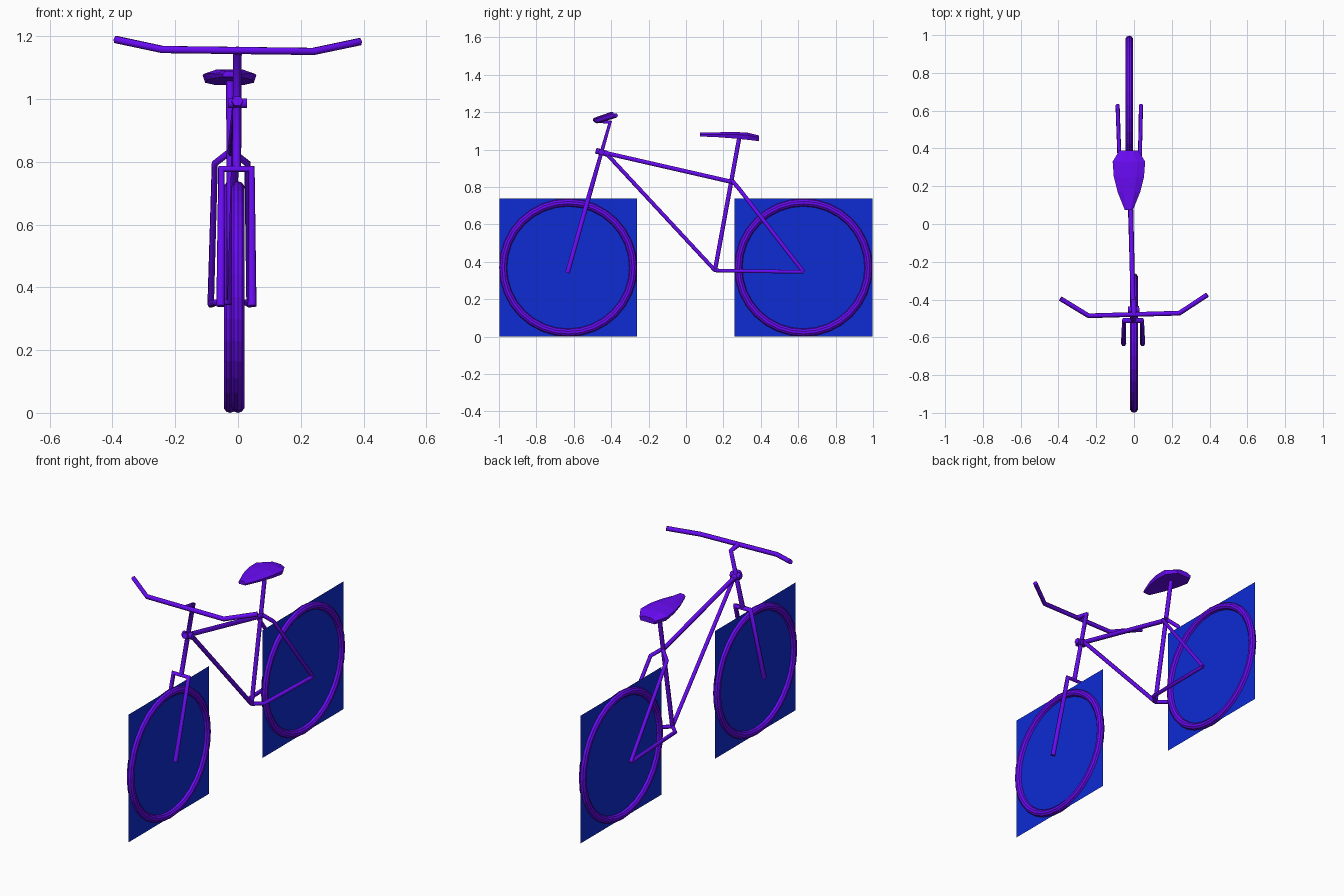
import bpy, bmesh, math

if "Cube" in bpy.data.objects:
    bpy.data.objects.remove(bpy.data.objects["Cube"])


def material(name, rgb):
    m = bpy.data.materials.new(name)
    m.diffuse_color = (*rgb, 1)
    m.use_nodes = True
    m.node_tree.nodes["Principled BSDF"].inputs["Base Color"].default_value = m.diffuse_color
    return m


PURPLE = material("purple", (0.14, 0.003, 0.9))
BLUE = material("blue", (0.004, 0.025, 0.65))
REAR_X = -0.025          # rear wheel and saddle sit slightly left of the front wheel
FORK_X = -0.005


def tube(name, points, radius):
    """Six-sided capped tube along a polyline."""
    curve = bpy.data.curves.new(name, 'CURVE')
    curve.dimensions = '3D'
    curve.bevel_depth = radius
    curve.bevel_resolution = 1
    curve.use_fill_caps = True
    spline = curve.splines.new('POLY')
    spline.points.add(len(points) - 1)
    for p, co in zip(spline.points, points):
        p.co = (*co, 1)
    obj = bpy.data.objects.new(name, curve)
    bpy.context.collection.objects.link(obj)
    bpy.ops.object.select_all(action='DESELECT')
    obj.select_set(True)
    bpy.context.view_layer.objects.active = obj
    bpy.ops.object.convert(target='MESH')
    obj = bpy.context.object
    obj.data.materials.clear()
    obj.data.materials.append(PURPLE)
    return obj


def wheel(prefix, x, y):
    # tyre ring
    bpy.ops.mesh.primitive_torus_add(
        location=(x, y, 0.369), rotation=(0, math.pi / 2, 0),
        major_radius=0.348, minor_radius=0.021, major_segments=32, minor_segments=10)
    ring = bpy.context.object
    ring.name = prefix + "_tyre"
    ring.data.materials.append(PURPLE)
    # square spoke panel
    bpy.ops.mesh.primitive_plane_add(
        size=0.736, location=(x, y, 0.369), rotation=(0, math.pi / 2, 0))
    panel = bpy.context.object
    panel.name = prefix + "_spoke_panel"
    panel.data.materials.append(BLUE)


wheel("front", 0, -0.63)
wheel("rear", REAR_X, 0.628)

# fork, steerer and head clamp
tube("fork", [(FORK_X - 0.05, -0.634, 0.34), (FORK_X - 0.048, -0.511, 0.778),
              (FORK_X + 0.048, -0.511, 0.778), (FORK_X + 0.05, -0.634, 0.34)], 0.014)
tube("steerer_and_stem", [(-0.004, -0.511, 0.778), (-0.002, -0.406, 1.146),
                          (0, -0.478, 1.155)], 0.014)
tube("head_clamp", [(-0.002, -0.482, 0.994), (-0.004, -0.42, 0.977)], 0.018)
tube("head_collar", [(-0.032, -0.454, 0.987), (0.028, -0.452, 0.987)], 0.018)

# handlebar
tube("handlebar", [(-0.39, -0.395, 1.19), (-0.24, -0.486, 1.158),
                   (0.24, -0.472, 1.152), (0.388, -0.375, 1.183)], 0.013)

# main frame
bracket = (-0.022, 0.155, 0.354)
tube("top_tube", [(-0.005, -0.445, 0.985), (-0.021, 0.25, 0.826)], 0.013)
tube("down_tube", [(-0.005, -0.425, 0.978), bracket], 0.012)
tube("seat_tube", [bracket, (-0.025, 0.285, 1.065)], 0.013)

# paired rear stays
for side, s in (("left", -1), ("right", 1)):
    axle = (REAR_X + s * 0.062, 0.628, 0.346)
    tube(side + "_seat_stay", [(-0.022, 0.245, 0.835), (-0.022 + s * 0.052, 0.28, 0.795), axle], 0.011)
    tube(side + "_chain_stay", [bracket, (-0.022 + s * 0.05, 0.2, 0.352), axle], 0.011)

# saddle: lofted sections (y, half width, bottom z, rim z, crown z)
sections = [(0.075, 0.022, 1.070, 1.080, 1.090), (0.17, 0.060, 1.066, 1.081, 1.092),
            (0.25, 0.080, 1.060, 1.081, 1.095), (0.33, 0.086, 1.052, 1.077, 1.090),
            (0.39, 0.050, 1.045, 1.064, 1.075)]
bm = bmesh.new()
rings = []
for y, w, zb, zr, zt in sections:
    profile = [(-w * 0.9, zb), (w * 0.9, zb), (w, zr), (w * 0.5, zt), (-w * 0.5, zt), (-w, zr)]
    rings.append([bm.verts.new((REAR_X - 0.002 + px, y, pz)) for px, pz in profile])
for a, b in zip(rings, rings[1:]):
    for i in range(6):
        j = (i + 1) % 6
        bm.faces.new((a[i], a[j], b[j], b[i]))
bm.faces.new(rings[0])
bm.faces.new(rings[-1])
bmesh.ops.recalc_face_normals(bm, faces=bm.faces)
mesh = bpy.data.meshes.new("saddle")
bm.to_mesh(mesh)
bm.free()
mesh.materials.append(PURPLE)
bpy.context.collection.objects.link(bpy.data.objects.new("saddle", mesh))
